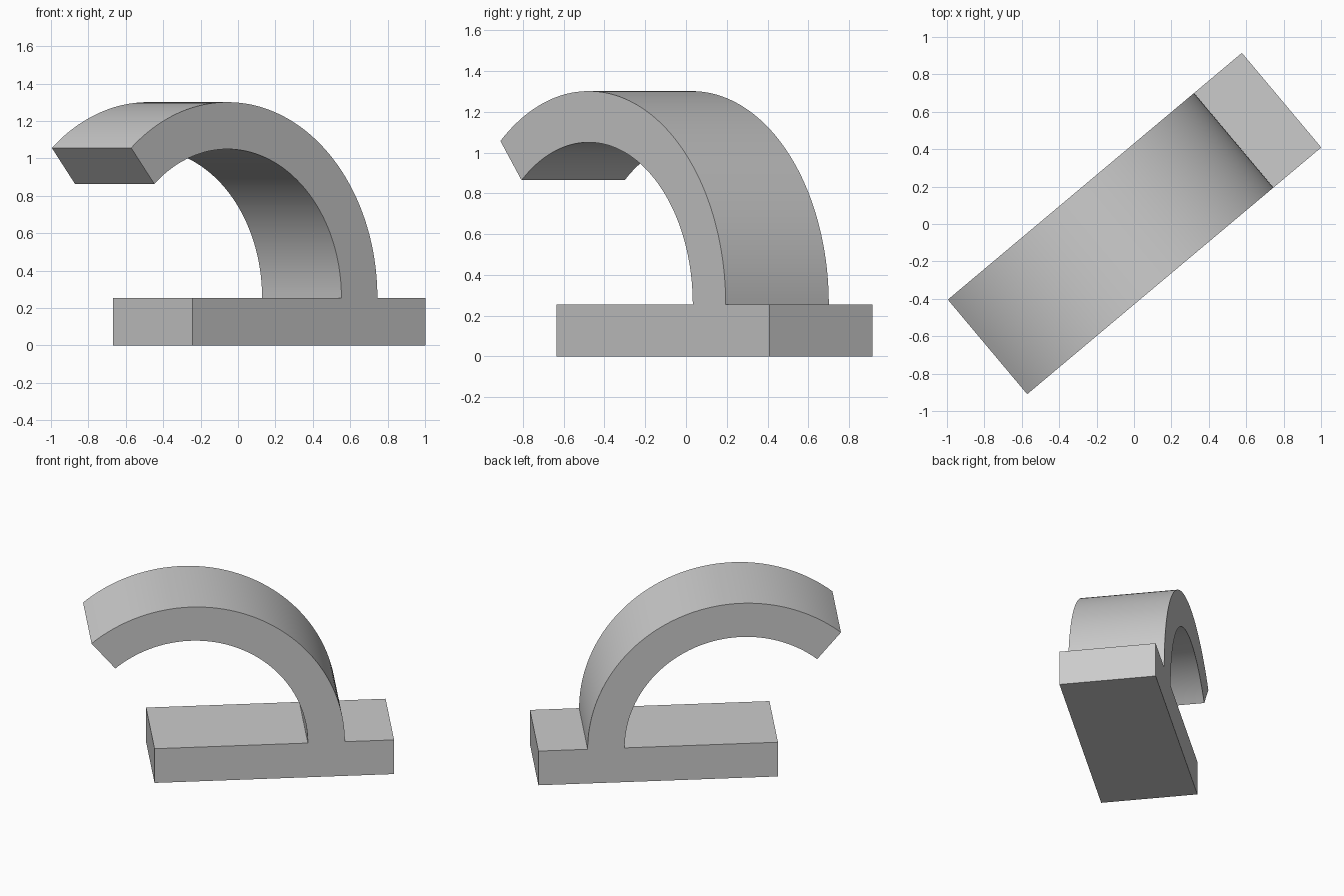
import bpy, bmesh, math

cube = bpy.data.objects.get("Cube")
if cube:
    bpy.data.objects.remove(cube, do_unlink=True)

HALF_WIDTH = 0.33
BASE_TOP = 0.255
TURN = math.radians(40)

grey = bpy.data.materials.new("light_grey")
grey.use_nodes = True
colour = (0.6, 0.6, 0.6, 1)
grey.diffuse_color = colour
grey.node_tree.nodes["Principled BSDF"].inputs["Base Color"].default_value = colour


def extruded_part(name, profile):
    """Extrude a side profile of (length, height) points across the width."""
    bm = bmesh.new()
    face = bm.faces.new([bm.verts.new((u, -HALF_WIDTH, z)) for u, z in profile])
    result = bmesh.ops.extrude_face_region(bm, geom=[face])
    moved = [g for g in result["geom"] if isinstance(g, bmesh.types.BMVert)]
    bmesh.ops.translate(bm, verts=moved, vec=(0, 2 * HALF_WIDTH, 0))
    bmesh.ops.recalc_face_normals(bm, faces=bm.faces)
    mesh = bpy.data.meshes.new(name)
    bm.to_mesh(mesh)
    bm.free()
    mesh.materials.append(grey)
    obj = bpy.data.objects.new(name, mesh)
    obj.rotation_euler.z = TURN
    bpy.context.collection.objects.link(obj)
    return obj


def arc(centre, radius, sweep, steps=64):
    """Points of an arc rising from the base top."""
    return [(centre + radius * math.cos(sweep * i / steps),
             BASE_TOP + radius * math.sin(sweep * i / steps))
            for i in range(steps + 1)]


# Flat rectangular base
extruded_part("base", [(-0.595, 0), (1.03, 0), (1.03, BASE_TOP), (-0.595, BASE_TOP)])

# Curved arm rising from the base and hooking over it
sweep = math.radians(130)
arm = extruded_part("curved_arm",
                    arc(-0.35, 1.046, sweep) + arc(-0.35, 0.795, sweep)[::-1])
bpy.ops.object.select_all(action="DESELECT")
arm.select_set(True)
bpy.context.view_layer.objects.active = arm
bpy.ops.object.shade_smooth_by_angle(angle=math.radians(30))
